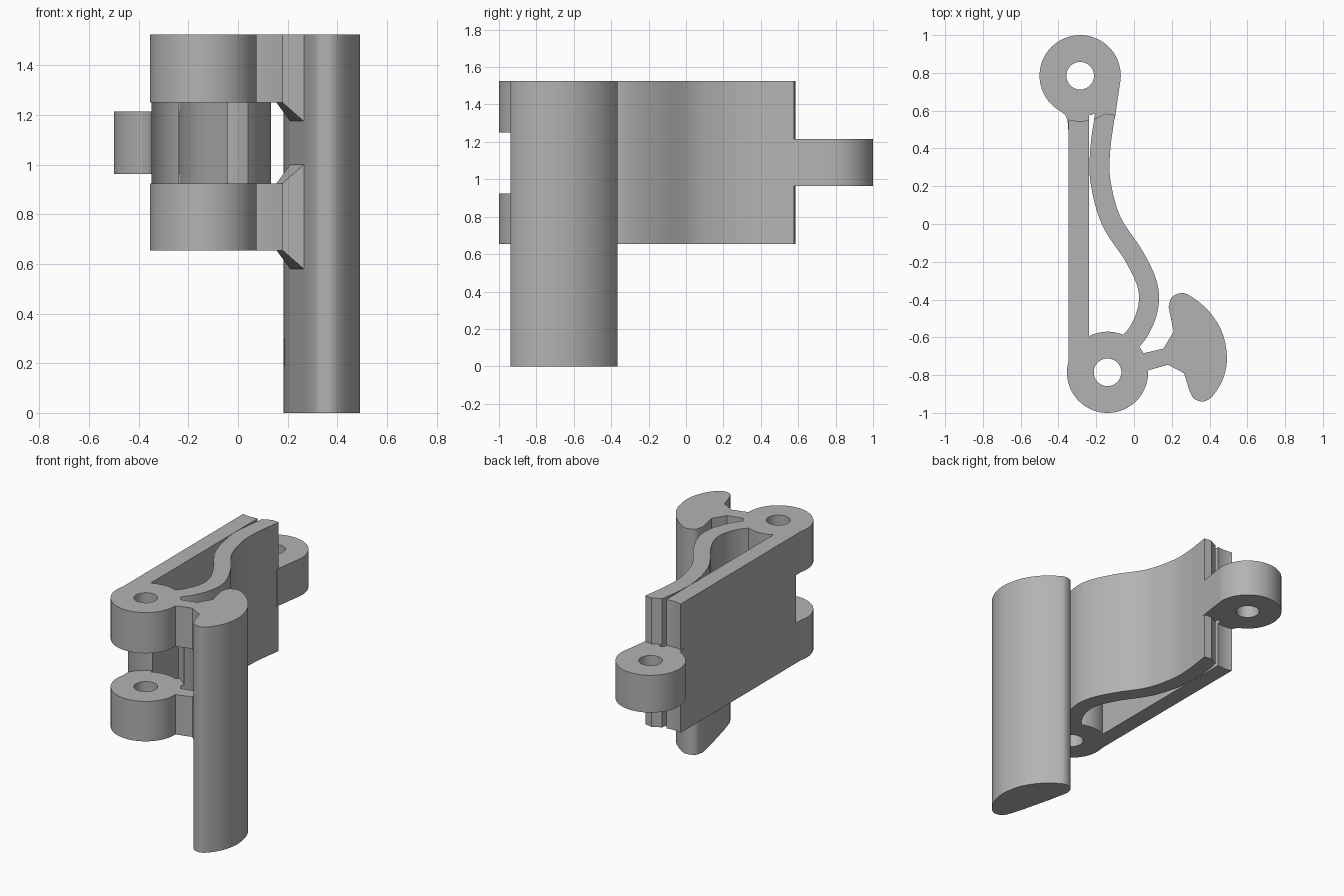
import bpy, bmesh, math
from mathutils import Vector

cube = bpy.data.objects.get("Cube")
if cube:
    bpy.data.objects.remove(cube, do_unlink=True)

GREY = (0.45, 0.45, 0.45, 1)
mat = bpy.data.materials.new("plain grey")
mat.use_nodes = True
mat.diffuse_color = GREY
bsdf = next(n for n in mat.node_tree.nodes if n.type == "BSDF_PRINCIPLED")
bsdf.inputs["Base Color"].default_value = GREY
bsdf.inputs["Roughness"].default_value = 0.6

# Shared heights and pin positions
BOTTOM, TOP = 0.655, 1.525
GAP_LOW, GAP_HIGH = 0.925, 1.25
TAB_LOW, TAB_HIGH = 0.963, 1.215
FRONT_PIN, BACK_PIN = (-0.14, -0.785), (-0.285, 0.785)
RADIUS, HOLE = 0.215, 0.073


def make_object(name, bm):
    bmesh.ops.recalc_face_normals(bm, faces=bm.faces[:])
    mesh = bpy.data.meshes.new(name)
    bm.to_mesh(mesh)
    bm.free()
    mesh.materials.append(mat)
    obj = bpy.data.objects.new(name, mesh)
    bpy.context.collection.objects.link(obj)
    return obj


def prism(name, outline, low, high):
    bm = bmesh.new()
    base = [bm.verts.new((x, y, low)) for x, y in outline]
    cap = [bm.verts.new((x, y, high)) for x, y in outline]
    bm.faces.new(base[::-1])
    bm.faces.new(cap)
    for i in range(len(base)):
        j = (i + 1) % len(base)
        bm.faces.new((base[i], base[j], cap[j], cap[i]))
    return make_object(name, bm)


def circle(center, radius, sides=72):
    return [(center[0] + radius * math.cos(math.tau * i / sides),
             center[1] + radius * math.sin(math.tau * i / sides)) for i in range(sides)]


def spline(points, steps=8):
    """Smooth curve through the given points."""
    p = [Vector(q) for q in points]
    p = [2 * p[0] - p[1]] + p + [2 * p[-1] - p[-2]]
    out = []
    for a, b, c, d in zip(p, p[1:], p[2:], p[3:]):
        for s in range(steps):
            t = s / steps
            out.append(0.5 * (2 * b + (c - a) * t + (2 * a - 5 * b + 4 * c - d) * t ** 2
                              + (3 * b - a - 3 * c + d) * t ** 3))
    return out + [p[-2]]


def cut(obj, center, radius, low, high):
    """Bore a round hole or clearance out of a part."""
    cutter = prism("cutter", circle(center, radius), low, high)
    cutter.hide_render = True
    mod = obj.modifiers.new("cut", "BOOLEAN")
    mod.operation, mod.solver, mod.object = "DIFFERENCE", "EXACT", cutter
    bpy.context.view_layer.objects.active = obj
    bpy.ops.object.modifier_apply(modifier=mod.name)
    bpy.data.objects.remove(cutter, do_unlink=True)


def clear_knuckles(obj):
    cut(obj, FRONT_PIN, 0.235, GAP_LOW, GAP_HIGH)
    cut(obj, BACK_PIN, 0.24, 0.5, TAB_LOW)
    cut(obj, BACK_PIN, 0.24, TAB_HIGH, 1.7)


def knuckle(name, center, low, high):
    obj = prism(name, circle(center, RADIUS), low, high)
    cut(obj, center, HOLE, low - 0.1, high + 0.1)
    return obj


parts = []

# Straight plate
plate = prism("straight_plate", [(-0.348, -0.785), (-0.238, -0.785),
                                 (-0.238, 0.6), (-0.348, 0.6)], BOTTOM, TOP)
clear_knuckles(plate)

# Curved spring arm: a centre line widened to both sides
path = spline([(-0.153, 0.585), (-0.178, 0.4), (-0.178, 0.23), (-0.122, 0.02),
               (0.0, -0.17), (0.07, -0.32), (0.075, -0.44), (0.03, -0.56), (-0.05, -0.66)])
left, right = [], []
for i, point in enumerate(path):
    along = (path[min(i + 1, len(path) - 1)] - path[max(i - 1, 0)]).normalized()
    side = Vector((-along.y, along.x)) * 0.053
    left.append(point + side)
    right.append(point - side)
arm = prism("spring_arm", left + right[::-1], BOTTOM, TOP)
clear_knuckles(arm)
parts += [plate, arm]

# Hinge knuckles
parts.append(knuckle("front_knuckle_lower", FRONT_PIN, BOTTOM, GAP_LOW))
parts.append(knuckle("front_knuckle_upper", FRONT_PIN, GAP_HIGH, TOP))
parts.append(knuckle("back_knuckle", BACK_PIN, TAB_LOW, TAB_HIGH))

# Webs joining the back knuckle to the plate and the arm
parts.append(prism("plate_web", [(-0.238, 0.5), (-0.238, 0.65), (-0.36, 0.65), (-0.388, 0.597),
                                 (-0.364, 0.577), (-0.352, 0.55), (-0.348, 0.5)],
                   TAB_LOW, TAB_HIGH))
parts.append(prism("arm_web", [(-0.207, 0.56), (-0.101, 0.56), (-0.072, 0.76),
                               (-0.19, 0.76), (-0.207, 0.62)], TAB_LOW, TAB_HIGH))

# Finger handle with a rounded back
grip = spline([(0.296, -0.89), (0.322, -0.928), (0.375, -0.938), (0.425, -0.9),
               (0.475, -0.81), (0.492, -0.7), (0.465, -0.57), (0.395, -0.46),
               (0.3, -0.382), (0.25, -0.366), (0.2, -0.388), (0.183, -0.44)])
parts.append(prism("finger_handle", grip + [(0.21, -0.57), (0.265, -0.79)], 0, TOP))

# Bridges to the handle: a neck and a flared foot
FLARE = 0.075
for label, low, high, foot_high in (("lower", BOTTOM, GAP_LOW, GAP_LOW + FLARE),
                                    ("upper", GAP_HIGH, TOP, TOP)):
    parts.append(prism("bridge_neck_" + label, [(0.0, -0.69), (0.055, -0.683), (0.155, -0.66),
                                                (0.18, -0.745), (0.075, -0.775), (0.0, -0.775)],
                       low, high))
    bm = bmesh.new()
    for x, y in ((0.155, -0.66), (0.18, -0.745)):
        for z in (low, high):
            bm.verts.new((x, y, z))
    for x, y in ((0.21, -0.57), (0.265, -0.79)):
        for z in (low - FLARE, foot_high):
            bm.verts.new((x, y, z))
    bmesh.ops.convex_hull(bm, input=bm.verts[:])
    parts.append(make_object("bridge_foot_" + label, bm))

# Smooth the curved walls, keep the edges crisp
bpy.ops.object.select_all(action="DESELECT")
for obj in parts:
    obj.select_set(True)
bpy.context.view_layer.objects.active = parts[0]
bpy.ops.object.shade_smooth_by_angle(angle=math.radians(30))
